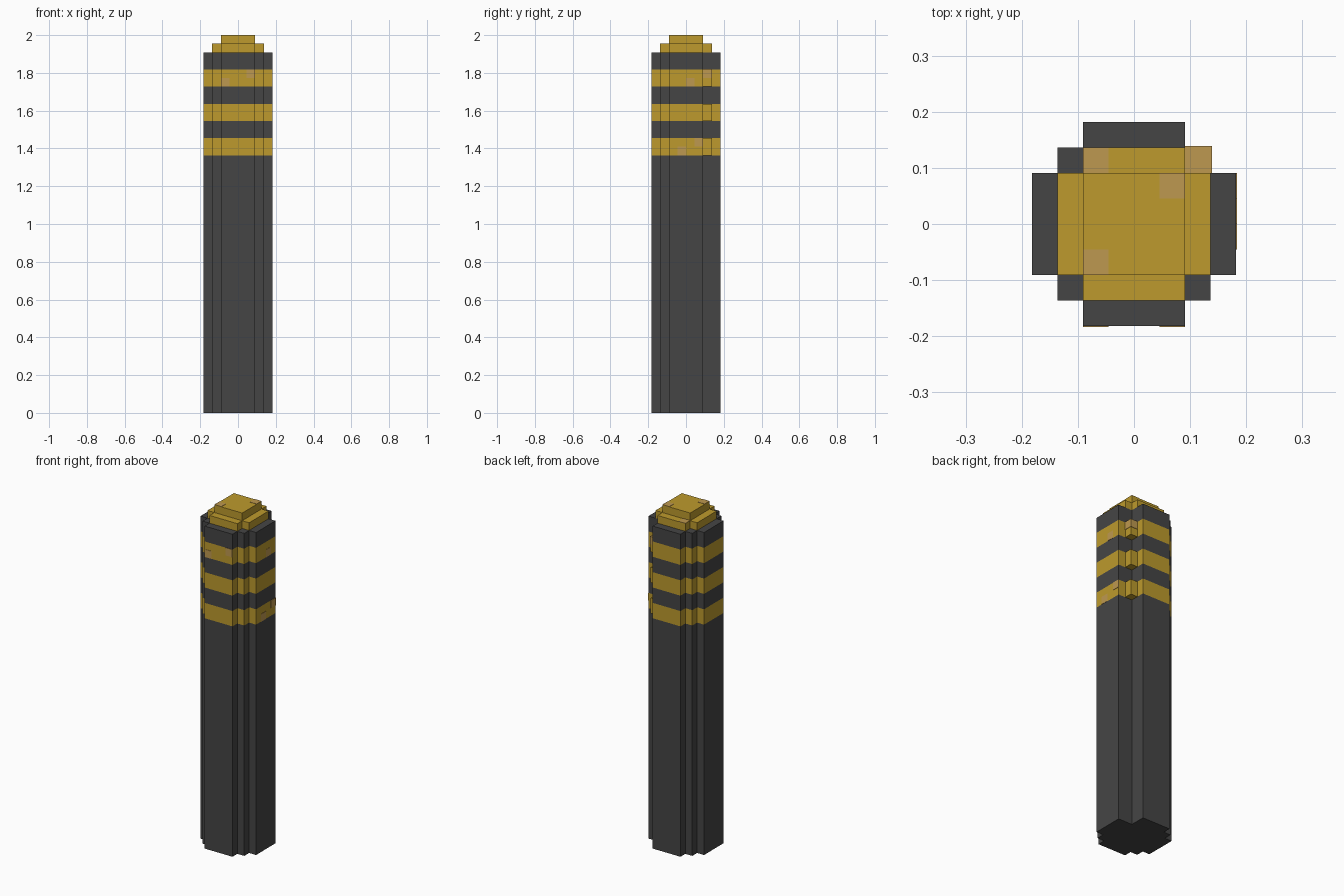
import bpy, bmesh
from mathutils import Vector

cube = bpy.data.objects.get("Cube")
if cube:
    bpy.data.objects.remove(cube)

U = 2 / 44          # one block of the stepped grid
BANDS = (30, 34, 38)  # lower edge of each gold band, in blocks


def material(name, rgb):
    m = bpy.data.materials.new(name)
    m.use_nodes = True
    m.diffuse_color = (*rgb, 1)
    m.node_tree.nodes["Principled BSDF"].inputs["Base Color"].default_value = (*rgb, 1)
    return m


dark = material("charcoal", (0.06, 0.06, 0.06))
gold = material("gold", (0.508, 0.323, 0.026))
tan = material("tan", (0.515, 0.315, 0.08))


def finish(name, bm, *mats):
    bmesh.ops.recalc_face_normals(bm, faces=bm.faces)
    mesh = bpy.data.meshes.new(name)
    bm.to_mesh(mesh)
    bm.free()
    for m in mats:
        mesh.materials.append(m)
    ob = bpy.data.objects.new(name, mesh)
    bpy.context.collection.objects.link(ob)
    return ob


def outline(quarter, first=None):
    """Turn a quarter outline around the centre; the first quarter may differ."""
    pts = []
    for turn in range(4):
        for x, y in (first if first and turn == 0 else quarter):
            for _ in range(turn):
                x, y = -y, x
            pts.append((x, y))
    return pts


def column(name, pts, levels, mats, rule=lambda z: 0, bottom=True):
    """Raise an outline through levels, colouring each course by height."""
    bm = bmesh.new()
    rings = [[bm.verts.new((x * U, y * U, z * U)) for x, y in pts] for z in levels]
    for z, low, high in zip(levels, rings, rings[1:]):
        for i in range(len(pts)):
            j = (i + 1) % len(pts)
            bm.faces.new((low[i], low[j], high[j], high[i])).material_index = rule(z)
    bm.faces.new(rings[-1]).material_index = rule(levels[-2])
    if bottom:
        bm.faces.new(rings[0][::-1])
    return finish(name, bm, *mats)


def box(name, lo, hi, mat):
    bm = bmesh.new()
    bmesh.ops.create_cube(bm, size=1)
    lo, hi = Vector(lo), Vector(hi)
    for v in bm.verts:
        v.co = Vector((lo[k] + (v.co[k] + 0.5) * (hi[k] - lo[k])) * U for k in range(3))
    return finish(name, bm, mat)


# Banded column, with one corner cut deeper than the others
stepped = [(4, 2), (3, 2), (3, 3), (2, 3), (2, 4)]
notched = [(4, 2), (2, 2), (2, 4)]
levels = [0] + list(range(30, 43, 2))
column("banded_column", outline(stepped, notched), levels, (dark, gold),
       lambda z: int(z in BANDS))

# Gold blocks filling the deep corner at each band
for z in BANDS:
    box("corner_block", (2, 2, z), (3, 3, z + 2), gold)
box("corner_tan_block", (2, 2, 39), (3.05, 3.05, 40.03), tan)

# Two-step cap
column("cap_step", outline([(3, 2), (2, 2), (2, 3)]), (42, 43), (gold,), bottom=False)
column("cap_top", outline([(2, 2)]), (43, 44), (gold,), bottom=False)


# Thin tan patches: axis of the face, its distance, and the block's lower corner
def patch(axis, dist, a, b):
    lo, hi = [a, b], [a + 1, b + 1]
    lo.insert(axis, dist - 0.04)
    hi.insert(axis, dist + 0.04)
    box("tan_patch", lo, hi, tan)


for spot in ((2, 44, 1, 1), (2, 44, -2, -2), (2, 43, -2, 2),
             (1, -4, 1, 39), (1, -4, -2, 38),
             (0, 4, 0, 38), (0, 4, 1, 31), (0, 4, -1, 30)):
    patch(*spot)
